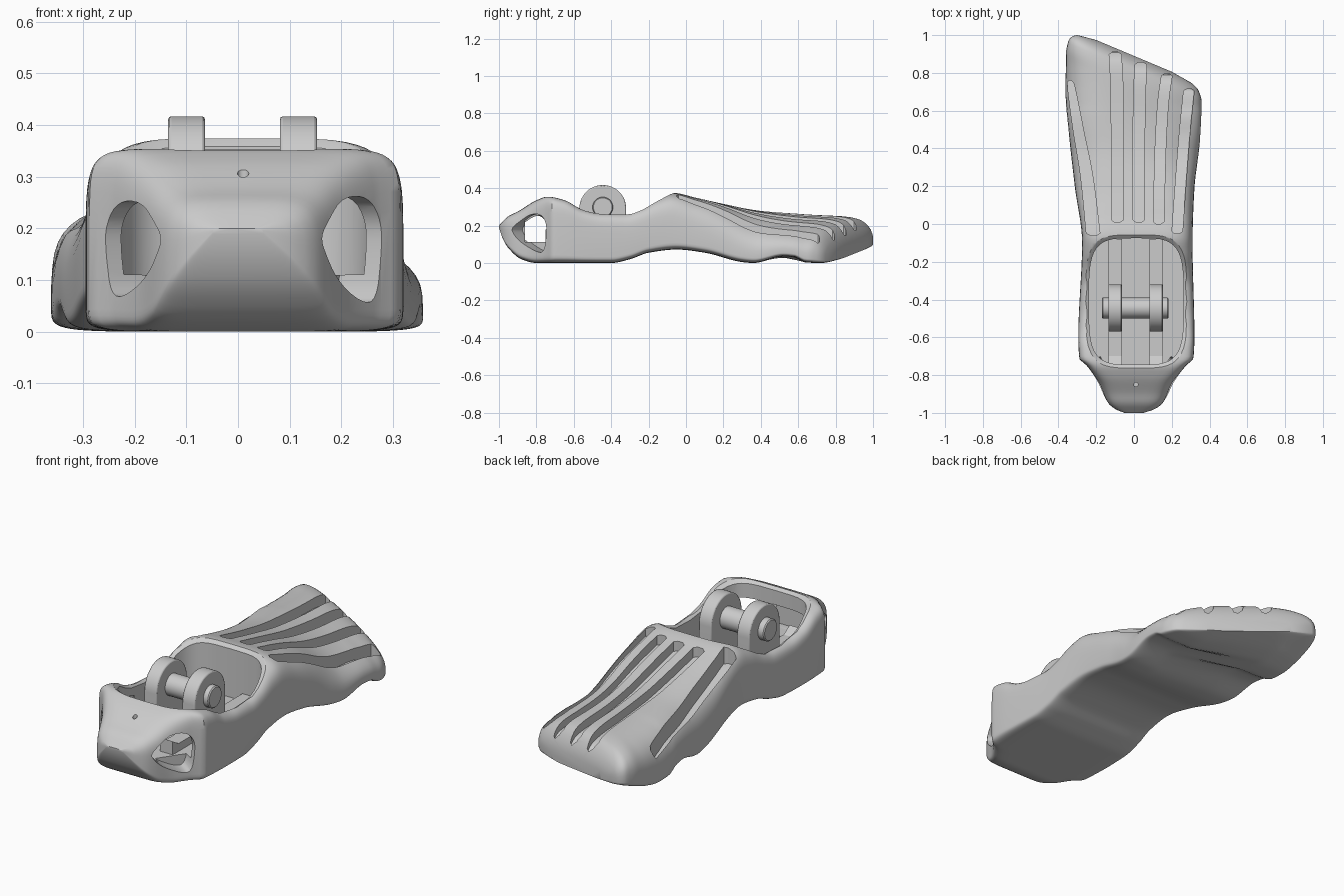
import bpy, bmesh, math

if "Cube" in bpy.data.objects:
    bpy.data.objects.remove(bpy.data.objects["Cube"])

grey = bpy.data.materials.new("plain_grey")
grey.use_nodes = True
GREY = (0.6, 0.6, 0.6, 1)
grey.diffuse_color = GREY
grey.node_tree.nodes["Principled BSDF"].inputs["Base Color"].default_value = GREY

# Profiles along the length of the foot
TOP = [(-1, .2), (-.95, .25), (-.9, .275), (-.8, .335), (-.74, .355), (-.65, .34), (-.55, .29),
       (-.45, .27), (-.33, .27), (-.25, .295), (-.15, .35), (-.07, .375), (.05, .35), (.2, .315),
       (.4, .27), (.6, .245), (.75, .235), (.82, .22), (.86, .185), (.89, .12)]
BOTTOM = [(-1, .19), (-.98, .13), (-.95, .08), (-.88, .02), (-.8, 0), (-.4, 0), (-.3, .02),
          (-.2, .055), (-.05, .072), (.1, .055), (.3, .005), (.36, 0), (.52, .035), (.58, .03),
          (.64, .003), (.72, 0), (.82, .02), (.9, .05), (1, .09)]
RIGHT = [(-1, .05), (-.98, .11), (-.95, .15), (-.83, .215), (-.75, .275), (-.71, .315), (-.6, .32),
         (-.1, .31), (.2, .32), (.4, .335), (.6, .35), (.8, .358), (.86, .335), (.88, .29), (.89, .2)]
LEFT = [(-1, .05), (-.98, .1), (-.95, .135), (-.83, .195), (-.75, .25), (-.71, .29), (-.6, .295),
        (-.1, .275), (.2, .315), (.4, .345), (.55, .362), (.75, .36), (.83, .345), (.87, .31),
        (.885, .26), (.89, .2)]
POWER = [(-1, 4), (-.85, 6), (-.72, 10), (-.5, 9), (-.1, 5), (.2, 3.1), (.5, 2.5), (.7, 2.5), (.9, 3)]


def curve(keys, s):
    """Smooth interpolation through the key points without overshoot."""
    if s <= keys[0][0]:
        return keys[0][1]
    if s >= keys[-1][0]:
        return keys[-1][1]
    slopes = [(b[1] - a[1]) / (b[0] - a[0]) for a, b in zip(keys, keys[1:])]

    def tangent(i):
        if i == 0 or i == len(slopes):
            return slopes[min(i, len(slopes) - 1)]
        p, q = slopes[i - 1], slopes[i]
        return 2 * p * q / (p + q) if p * q > 0 else 0
    i = max(k for k in range(len(slopes)) if keys[k][0] <= s)
    h = keys[i + 1][0] - keys[i][0]
    t = (s - keys[i][0]) / h
    u = 1 - t
    return (keys[i][1] * u * u * (1 + 2 * t) + keys[i + 1][1] * t * t * (1 + 2 * u)
            + h * t * u * (tangent(i) * u - tangent(i + 1) * t))


def ramp(s):
    t = min(max((s - .1) / .55, 0), 1)
    return t * t * (3 - 2 * t)


def half_width(x, s):
    return curve(RIGHT if x > 0 else LEFT, s)


def section(x, s):
    """Length position, sole, waist and crown height of a cross-section."""
    y = s - .42 * ramp(s) * x
    b = curve(BOTTOM, y)
    t = max(curve(TOP, s) - .16 * ramp(s) * x, b + .01)
    return y, b, b + .22 * (t - b), t


def skin(x, y):
    """Height of the upper surface over a plan point."""
    s = y
    for _ in range(12):
        s = y + .42 * ramp(s) * x
    n = curve(POWER, s)
    _, _, m, t = section(x, s)
    return m + (t - m) * max(0, 1 - min(1, abs(x / half_width(x, s))) ** n) ** (1 / n)


def finish(ob):
    bpy.ops.object.select_all(action='DESELECT')
    ob.select_set(True)
    bpy.context.view_layer.objects.active = ob
    bpy.ops.object.shade_smooth_by_angle(angle=math.radians(35))


def loft(name, rings):
    """Closed solid through equal-sized rings of points."""
    bm = bmesh.new()
    rows = [[bm.verts.new(p) for p in ring] for ring in rings]
    n = len(rows[0])
    for a, b in zip(rows, rows[1:]):
        for i in range(n):
            bm.faces.new((a[i], a[(i + 1) % n], b[(i + 1) % n], b[i]))
    bm.faces.new(rows[0])
    bm.faces.new(rows[-1])
    bmesh.ops.recalc_face_normals(bm, faces=bm.faces)
    me = bpy.data.meshes.new(name)
    bm.to_mesh(me)
    bm.free()
    me.materials.append(grey)
    ob = bpy.data.objects.new(name, me)
    bpy.context.collection.objects.link(ob)
    return ob


def power(v, e):
    return math.copysign(abs(v) ** e, v)


def cut(body, cutter):
    mod = body.modifiers.new(cutter.name, 'BOOLEAN')
    mod.operation = 'DIFFERENCE'
    mod.solver = 'EXACT'
    mod.object = cutter
    bpy.context.view_layer.objects.active = body
    bpy.ops.object.modifier_apply(modifier=mod.name)
    bpy.data.objects.remove(cutter)


# Foot shell
rings = []
STEPS, SIDES = 120, 56
for k in range(STEPS + 1):
    s = -1 + 1.89 * k / STEPS
    n = curve(POWER, s)
    ring = []
    for i in range(SIDES):
        a = math.tau * (i + .5) / SIDES
        e = 2 / (n if math.sin(a) > 0 else 7)
        x = power(math.cos(a), e) * half_width(math.cos(a), s)
        y, b, m, t = section(x, s)
        h = power(math.sin(a), e)
        ring.append((x, y, m + h * ((t - m) if h > 0 else (m - b))))
    rings.append(ring)
foot = loft("foot_shell", rings)


# Ankle well: straight walls, a rounded lip, and a hollow under the heel rim
def opening(z, grow):
    pts = []
    for i in range(48):
        a = math.tau * i / 48
        pts.append((.012 + (.25 + grow) * power(math.cos(a), .5),
                    -.41 + (.335 + grow) * power(math.sin(a), .5), z))
    return pts


cut(foot, loft("well_cutter", [opening(.11, 0), opening(.6, 0)]))
lip = []
for g in (-.01, 0, .006, .014, .024):
    lip.append([(x, y, z if g < 0 else skin(x, y) - .016 + g * .9)
                for x, y, z in opening(.2, g)])
lip.append(opening(.6, .024))
cut(foot, loft("lip_cutter", lip))
hollow = []
for k in range(13):
    s = -.86 + .03 * k
    l, r = .05 - curve(LEFT, s), curve(RIGHT, s) - .05
    z = min(.265, curve(TOP, s) - .06)
    hollow.append([(l, s, .111), (r, s, .111), (r, s, z), (l, s, z)])
cut(foot, loft("hollow_cutter", hollow))

# Grooves between the toe ridges: centre line (x, y), half width, depth, tip narrowing
GROOVES = [
    ([(-.215, -.06), (-.25, .25), (-.295, .5), (-.338, .76)], .036, .075, .65),
    ([(-.088, .01), (-.088, .4), (-.09, .7), (-.1, .91)], .032, .05, 0),
    ([(.025, .01), (.025, .4), (.03, .7), (.036, .855)], .031, .05, 0),
    ([(.13, 0), (.14, .4), (.155, .65), (.175, .795)], .028, .05, 0),
    ([(.228, -.05), (.25, .25), (.27, .5), (.292, .715)], .028, .05, 0),
]
for path, half, depth, narrowing in GROOVES:
    line = [(y, x) for x, y in path]
    y0, y1 = line[0][0], line[-1][0]
    rings = []
    for k in range(41):
        t = k / 40
        y = y0 + (y1 - y0) * (.5 - .5 * math.cos(math.pi * t))
        x = curve(line, y)
        w = half * max(.5, min(1, 14 * t, 14 * (1 - t))) * (1 - narrowing * t * t)
        z = max(skin(x, y) - depth, curve(BOTTOM, y) + .085)
        rings.append([(x - w, y, z), (x + w, y, z), (x + w, y, .7), (x - w, y, .7)])
    cut(foot, loft("groove_cutter", rings))


def rounded(pts):
    """Corner-cutting of a closed outline."""
    for _ in range(2):
        pts = [(a[0] + (b[0] - a[0]) * f, a[1] + (b[1] - a[1]) * f)
               for a, b in zip(pts, pts[1:] + pts[:1]) for f in (.25, .75)]
    return pts


# Heel windows through both chamfered corners
WINDOW = rounded([(.16, .185), (.185, .22), (.22, .262), (.262, .262), (.283, .215), (.283, .15),
                  (.275, .06), (.25, .055), (.195, .105), (.17, .15)])
for side, shift, scale in ((1, 0, 1), (-1, -.005, .9)):
    rings = []
    for d in (-.09, .1):
        rings.append([(side * ((x - .16) * scale + .16 + shift - .83 * d),
                       -.95 + (x - .15) * 1.5 + .55 * d, .17 + (z - .17) * scale) for x, z in WINDOW])
    cut(foot, loft("window_cutter", rings))


def circle(r, count=40):
    return [(r * math.cos(math.tau * i / count), r * math.sin(math.tau * i / count))
            for i in range(count)]


# Small screw hole over the heel
cut(foot, loft("hole_cutter", [[(.01 + a, -.85 + b, z) for a, b in circle(.011, 16)]
                               for z in (.26, .5)]))
finish(foot)

# Ankle fork: two rounded lugs on floor rails, joined by a pin
AXIS_Y, AXIS_Z, LUG_R = -.445, .292, .125
for name, x0, x1 in (("right_lug", -.135, -.064), ("left_lug", .081, .153)):
    arch = [(AXIS_Y + LUG_R, .09)]
    arch += [(AXIS_Y + LUG_R * math.cos(math.pi * i / 28), AXIS_Z + LUG_R * math.sin(math.pi * i / 28))
             for i in range(29)]
    arch.append((AXIS_Y - LUG_R, .09))
    lug = loft(name, [[(x, y, z) for y, z in arch] for x in (x0, x1)])
    bev = lug.modifiers.new("edge_round", 'BEVEL')
    bev.width, bev.segments = .006, 2
    finish(lug)
    loft(name + "_rail", [[(x, y, z) for y, z in ((-.75, .1), (-.08, .1), (-.08, .15), (-.7, .15), (-.75, .18))]
                          for x in (x0, x1)])

pin = loft("ankle_pin", [[(x, AXIS_Y + a, AXIS_Z + .006 + b) for a, b in circle(r)]
                         for x, r in ((-.17, .05), (-.165, .055), (.178, .055), (.183, .05))])
finish(pin)
